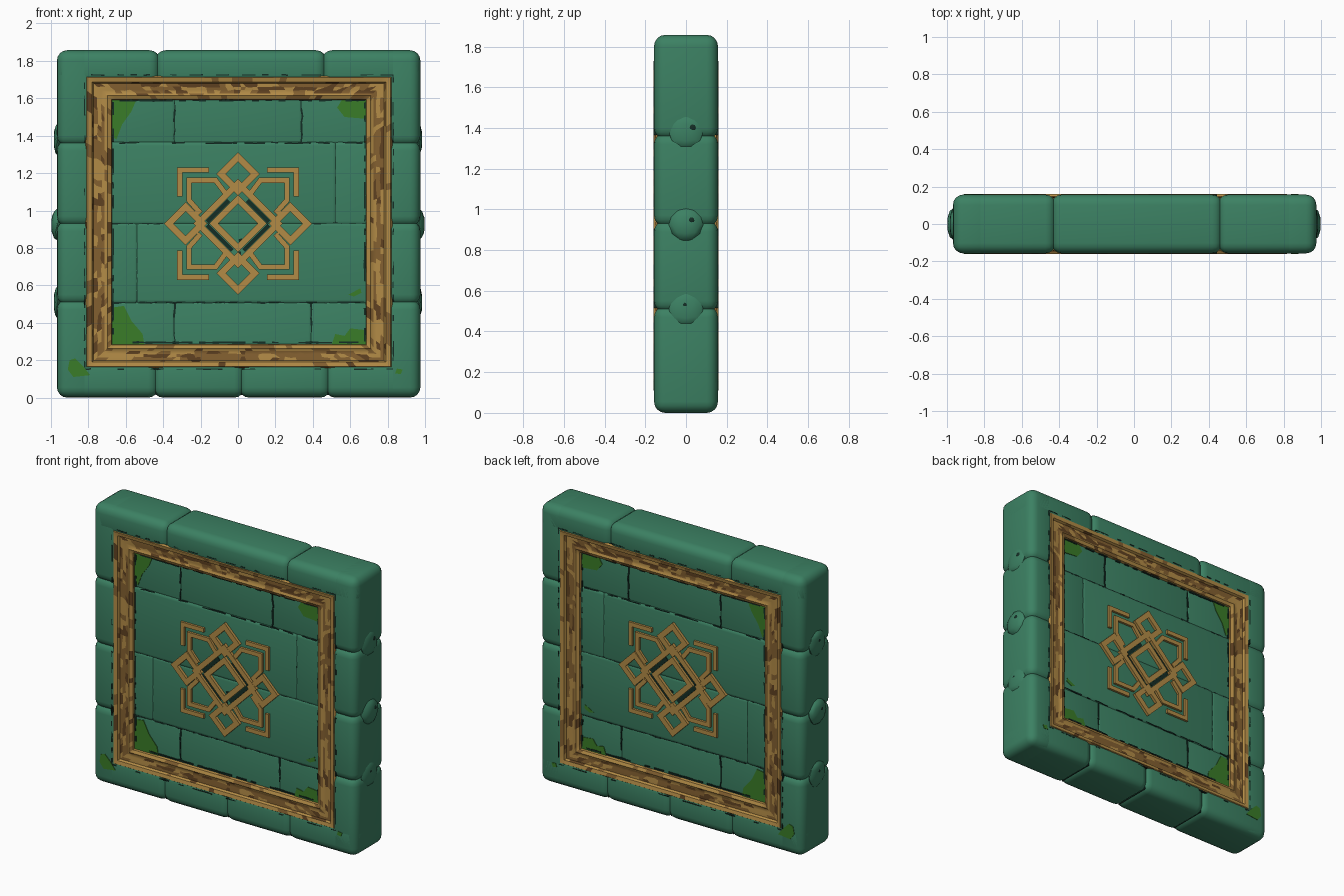
import bpy, bmesh, random
from mathutils import Vector

random.seed(4)
cube = bpy.data.objects.get("Cube")
if cube:
    bpy.data.objects.remove(cube, do_unlink=True)


def material(name, rgb):
    m = bpy.data.materials.new(name)
    m.use_nodes = True
    m.diffuse_color = (*rgb, 1)
    m.node_tree.nodes["Principled BSDF"].inputs["Base Color"].default_value = (*rgb, 1)
    return m


GREEN = material("green stone", (0.045, 0.22, 0.125))
DARK = material("dark crack", (0.007, 0.026, 0.018))
GOLD = material("worn gold", (0.45, 0.26, 0.062))
BROWN = material("tarnished brown", (0.23, 0.118, 0.03))
UMBER = material("dark brown", (0.115, 0.053, 0.015))
MOSS = material("moss", (0.042, 0.2, 0.021))
made = []


def finish(name, bm, mats, mirror=True):
    """Turn a bmesh into an object, optionally mirrored to the back side."""
    me = bpy.data.meshes.new(name)
    bm.to_mesh(me)
    bm.free()
    for m in mats:
        me.materials.append(m)
    ob = bpy.data.objects.new(name, me)
    bpy.context.collection.objects.link(ob)
    if mirror:
        mod = ob.modifiers.new("both_sides", "MIRROR")
        mod.use_axis = (False, True, False)
        mod.use_mirror_merge = False
    made.append(ob)
    return ob


def brick(bm, x0, x1, z0, z1, depth, radius):
    """Rounded block spanning the full wall thickness."""
    part = bmesh.new()
    bmesh.ops.create_cube(part, size=1)
    for v in part.verts:
        v.co = Vector((x0 + (v.co.x + .5) * (x1 - x0), v.co.y * 2 * depth,
                       z0 + (v.co.z + .5) * (z1 - z0)))
    bmesh.ops.bevel(part, geom=part.edges[:], offset=radius, segments=4,
                    profile=0.5, affect="EDGES")
    me = bpy.data.meshes.new("tmp")
    part.to_mesh(me)
    part.free()
    bm.from_mesh(me)
    bpy.data.meshes.remove(me)


def stroke(bm, pts, width, front, back, closed=False):
    """Flat mitred band following x,z points."""
    pts = [Vector(p) for p in pts]
    n = len(pts)
    rings = []
    for i, p in enumerate(pts):
        a = (p - pts[i - 1]).normalized() if closed or i > 0 else None
        b = (pts[(i + 1) % n] - p).normalized() if closed or i < n - 1 else None
        a, b = a or b, b or a
        t = (a + b).normalized()
        off = Vector((-t.y, t.x)) * (width / 2 / max(0.4, t.dot(b)))
        rings.append([bm.verts.new((q.x, y, q.y)) for q, y in
                      ((p + off, front), (p - off, front), (p - off, back), (p + off, back))])
    for i in range(n if closed else n - 1):
        r, s = rings[i], rings[(i + 1) % n]
        for k in range(4):
            j = (k + 1) % 4
            bm.faces.new((r[k], r[j], s[j], s[k]))
    if not closed:
        bm.faces.new(rings[0])
        bm.faces.new(rings[-1][::-1])
    bmesh.ops.recalc_face_normals(bm, faces=bm.faces[:])


# Outer rim of rounded stone blocks
L, R, TOP, IL, IR, IB, IT = -0.968, 0.975, 1.857, -0.765, 0.775, 0.205, 1.67
rows = [0, 0.51, 0.93, 1.36, TOP]


def run(cuts, lap):
    """Neighbouring spans that overlap a little at each joint."""
    last = len(cuts) - 2
    return [(a - (lap if i else 0), b + (lap if i < last else 0))
            for i, (a, b) in enumerate(zip(cuts, cuts[1:]))]


bm = bmesh.new()
for z0, z1 in run(rows, 0.015):
    brick(bm, L, IL, z0, z1, 0.157, 0.055)
    brick(bm, IR, R, z0, z1, 0.157, 0.055)
for x0, x1 in run([L, -0.43, 0.46, R], 0.012):
    brick(bm, x0, x1, IT, TOP, 0.157, 0.055)
for x0, x1 in run([L, -0.44, 0.02, 0.48, R], 0.015):
    brick(bm, x0, x1, 0, IB, 0.157, 0.055)
finish("rim_blocks", bm, [GREEN], False)

# Recessed panel of bricks
layout = [[-0.8, -0.34, 0.39, 0.8], [-0.8, -0.54, 0.8], [-0.8, 0.52, 0.8],
          [-0.8, -0.34, 0.34, 0.8]]
panel_rows = run([0.17, 0.51, 0.93, 1.36, 1.7], 0.014)
bm = bmesh.new()
for i, (z0, z1) in enumerate(panel_rows):
    for x0, x1 in run(layout[i], 0.014):
        brick(bm, x0, x1, z0, z1, 0.127 if i in (1, 2) else 0.121, 0.028)
finish("panel_bricks", bm, [GREEN], False)

# Broken dark cracks along the joints
bm = bmesh.new()


def crack(a, b, front, back, width=0.009, keep=0.75, wobble=0.005):
    a, b = Vector(a), Vector(b)
    n = max(3, int((b - a).length / 0.035))
    pts = [a.lerp(b, i / n) + Vector((random.uniform(-wobble, wobble),
                                      random.uniform(-wobble, wobble))) for i in range(n + 1)]
    for p, q in zip(pts, pts[1:]):
        if random.random() < keep:
            stroke(bm, [p, q], width * random.uniform(0.5, 1.2), front, back)


for z in rows[1:4]:
    spans = [(-0.67, -0.4), (0.4, 0.67)] if z == rows[2] else [(-0.67, 0.67)]
    for a, b in spans:
        crack((a, z), (b, z), -0.125, -0.1)
for i, xs in enumerate(layout):
    for x in xs[1:-1]:
        crack((x, max(rows[i], 0.3)), (x, min(rows[i + 1], 1.58)), -0.124, -0.1)
# cracks hugging the frame and the middle of the emblem
for a, b in (((-.82, 1.725), (.83, 1.725)), ((-.82, .152), (.83, .152)),
             ((-.82, .16), (-.82, 1.72)), ((.83, .16), (.83, 1.72))):
    crack(a, b, -0.1585, -0.14, 0.007, 0.45, 0.001)
for a, b in (((-.67, 1.588), (.68, 1.588)), ((-.67, .295), (.68, .295)),
             ((-.668, .3), (-.668, 1.58)), ((.678, .3), (.678, 1.58))):
    crack(a, b, -0.128, -0.1, 0.01, 0.6, 0.001)
crack((0.01, 0.74), (0.01, 0.9), -0.13, -0.12, 0.02, 0.8, 0.012)
# cracks on the outer edges
for x in (-0.43,):
    crack((x, 1.68), (x, 1.842), -0.13, 0, 0.008, 0.7, 0.004)
for x in (-0.44, 0.02, 0.48):
    crack((x, 0.015), (x, 0.13), -0.13, 0, 0.008, 0.8, 0.004)
finish("joint_cracks", bm, [DARK])

# Small chipped lumps at the side joints
for name, mat, reach, size in (("side_lumps", GREEN, 0.0, 1.0), ("side_chips", DARK, 0.004, 0.35)):
    bm = bmesh.new()
    for sx, z in ((-1, 0.51), (-1, 0.925), (-1, 1.38), (1, 0.51), (1, 0.925), (1, 1.38)):
        bulge = 0.034 if z == 0.925 else 0.02
        new = bmesh.ops.create_icosphere(bm, subdivisions=2, radius=1)["verts"]
        shift = random.uniform(-0.02, 0.04) if size < 1 else 0
        for v in new:
            v.co = Vector((sx * (0.966 + (v.co.x * sx) * bulge),
                           v.co.y * 0.085 * size + shift,
                           z + v.co.z * 0.085 * size + (0.02 if size < 1 else 0)))
    finish(name, bm, [mat], False)

# Moulded gold frame: stepped profile swept round a rectangle
profile = [(0, .108), (.05, .138), (.2, .147), (.3, .139), (.42, .139), (.56, .141),
           (.7, .141), (.76, .155), (.94, .160), (1, .148)]
corners = [(-1, -1), (1, -1), (1, 1), (-1, 1)]
bm = bmesh.new()
CELLS = 44


def frame_point(k, u, t):
    hx, hz = 0.675 + 0.145 * t, 0.65 + 0.13 * t
    a, b = (Vector((c[0] * hx + 0.005, c[1] * hz + 0.938))
            for c in (corners[k], corners[(k + 1) % 4]))
    return a.lerp(b, u)


for k in range(4):
    grid = []
    for c in range(CELLS + 1):
        line = []
        for j, (t, y) in enumerate(profile):
            wild = 0 < c < CELLS and 3 <= j <= 6
            u = c / CELLS + (random.uniform(-.009, .009) if wild else 0)
            tt = t + (random.uniform(-.03, .03) if wild and j in (4, 5) else 0)
            p = frame_point(k, u, tt)
            line.append(bm.verts.new((p.x, -y, p.y)))
        grid.append(line)
    for j in range(len(profile) - 1):
        shade = 0
        for c in range(CELLS):
            if random.random() < 0.6:
                trough = 3 <= j <= 5
                shade = random.choices((0, 1, 2), (3, 5, 2) if trough else (8, 1.6, .5))[0]
            f = bm.faces.new((grid[c][j], grid[c + 1][j], grid[c + 1][j + 1], grid[c][j + 1]))
            f.material_index = shade
            f.normal_update()
            if f.normal.y > 0:
                f.normal_flip()
bmesh.ops.remove_doubles(bm, verts=bm.verts[:], dist=0.0002)
finish("gold_frame", bm, [GOLD, BROWN, UMBER])

# Knotwork emblem in raised strokes
CZ = 0.93


def emblem(bm, pts, width, front, closed):
    stroke(bm, [(x, CZ + z) for x, z in pts], width, front, -0.118, closed)


def diamond(cx, cz, r):
    return [(cx, cz + r), (cx + r, cz), (cx, cz - r), (cx - r, cz)]


bm = bmesh.new()
for r in (0.13, 0.215):
    emblem(bm, diamond(0, 0, r), 0.034, -0.146, True)
for dx, dz in ((0, 1), (1, 0), (0, -1), (-1, 0)):
    emblem(bm, diamond(dx * 0.28, dz * 0.265, 0.09), 0.036, -0.145, True)
for sx in (-1, 1):
    for sz in (-1, 1):
        bracket = [(.155, .287), (.312, .287), (.312, .145)]
        petal = [(.07, .165), (.12, .232), (.262, .232), (.262, .125), (.2, .055)]
        for pts in (bracket, petal):
            emblem(bm, [(sx * x, sz * z) for x, z in pts], 0.028, -0.142, False)
finish("emblem", bm, [GOLD])

# Dark groove between the two middle bands
bm = bmesh.new()
for s in (-1, 1):
    emblem(bm, [(s * .165, .008), (s * .05, .123)], 0.022, -0.132, False)
    emblem(bm, [(s * .165, -.008), (s * .03, -.143)], 0.022, -0.132, False)
finish("emblem_grooves", bm, [DARK])

# Moss patches as thin plates
patches = [
    (0.124, [(-.68, 1.6), (-.54, 1.6), (-.57, 1.53), (-.62, 1.46), (-.65, 1.38), (-.68, 1.4)]),
    (0.124, [(.69, 1.6), (.56, 1.6), (.53, 1.55), (.57, 1.5), (.69, 1.49)]),
    (0.124, [(-.68, .28), (-.5, .28), (-.51, .34), (-.57, .41), (-.61, .49), (-.68, .48)]),
    (0.124, [(.69, .28), (.5, .28), (.52, .34), (.57, .33), (.6, .37), (.69, .36)]),
    (0.128, [(.59, .55), (.62, .54), (.66, .56), (.655, .585)]),
    (0.159, [(-.91, .15), (-.88, .11), (-.79, .12), (-.83, .17), (-.87, .21), (-.9, .2)]),
    (0.159, [(.84, .13), (.87, .125), (.88, .15), (.85, .155)]),
]
bm = bmesh.new()
for y, pts in patches:
    base = bm.faces.new([bm.verts.new((x, -y + 0.006, z)) for x, z in pts])
    ext = bmesh.ops.extrude_face_region(bm, geom=[base])["geom"]
    bmesh.ops.translate(bm, vec=(0, -0.007, 0),
                        verts=[e for e in ext if isinstance(e, bmesh.types.BMVert)])
bmesh.ops.recalc_face_normals(bm, faces=bm.faces[:])
finish("moss_patches", bm, [MOSS])

# Smooth the rounded stone, keep carved edges sharp
bpy.ops.object.select_all(action="DESELECT")
for ob in made:
    ob.select_set(True)
bpy.context.view_layer.objects.active = made[0]
bpy.ops.object.shade_smooth_by_angle(angle=0.6)
